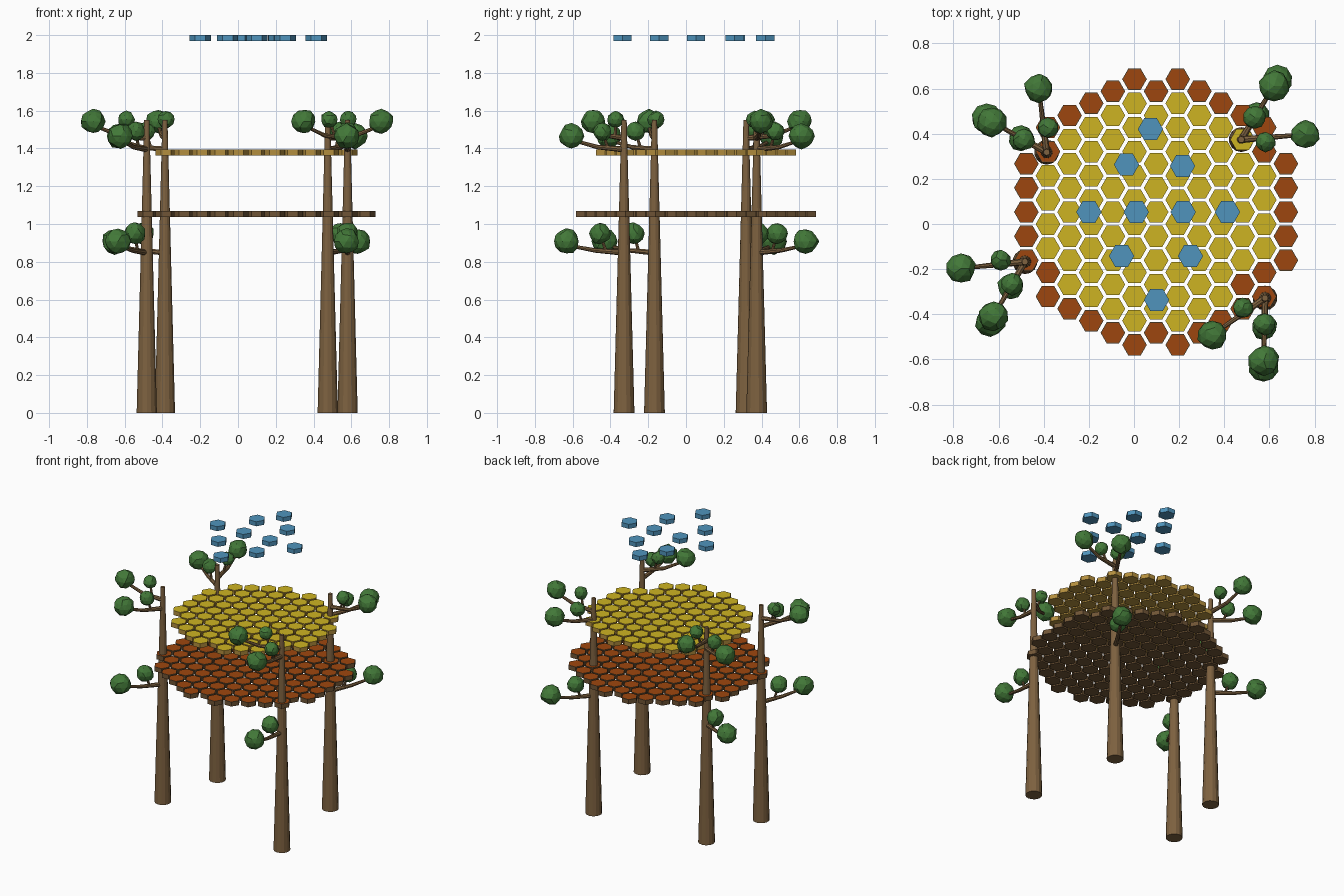
import bpy, bmesh, math, random
from mathutils import Vector

if "Cube" in bpy.data.objects:
    bpy.data.objects.remove(bpy.data.objects["Cube"])

random.seed(4)


def lin(c):
    c /= 255
    return c / 12.92 if c <= 0.04045 else ((c + 0.055) / 1.055) ** 2.4


def material(name, r, g, b):
    m = bpy.data.materials.new(name)
    m.diffuse_color = (lin(r), lin(g), lin(b), 1)
    m.use_nodes = True
    m.node_tree.nodes["Principled BSDF"].inputs["Base Color"].default_value = m.diffuse_color
    return m


BARK = material("bark brown", 126, 98, 64)
LEAF = material("leaf green", 66, 120, 56)
RUST = material("rust orange", 158, 70, 14)
WOOD = material("deck brown", 112, 85, 54)
YELLOW = material("yellow", 206, 180, 34)
GOLD = material("gold wood", 180, 143, 62)
BLUE = material("sky blue", 80, 148, 188)


def make(name, bm, mats):
    me = bpy.data.meshes.new(name)
    bm.to_mesh(me)
    bm.free()
    for m in mats:
        me.materials.append(m)
    ob = bpy.data.objects.new(name, me)
    bpy.context.collection.objects.link(ob)
    return ob


def add_hex(bm, x, y, z0, z1, r, rim=0.0):
    """Flat-top hexagonal prism; its top face gets material 1."""
    ring = [(x + r * math.cos(i * math.pi / 3), y + r * math.sin(i * math.pi / 3)) for i in range(6)]
    lo = [bm.verts.new((a, b, z0)) for a, b in ring]
    hi = [bm.verts.new((a, b, z1)) for a, b in ring]
    bm.faces.new(lo[::-1])
    for i in range(6):
        j = (i + 1) % 6
        bm.faces.new((lo[i], lo[j], hi[j], hi[i]))
    top = bm.faces.new(hi)
    top.normal_update()
    if rim:
        bmesh.ops.inset_region(bm, faces=[top], thickness=rim)
    top.material_index = 1


# Honeycomb decks: hexagons on a lattice kept within a radius
CX, CY, DX, DY = 0.098, 0.053, 0.0958, 0.107


def deck(name, radius, z0, z1, mats, rim, skip=()):
    bm = bmesh.new()
    for c in range(-6, 7):
        for k in range(-7, 8):
            row = k + (0.5 if c % 2 else 0)
            if math.hypot(c * DX, row * DY) < radius and (c, row) not in skip:
                add_hex(bm, CX + c * DX, CY + row * DY, z0, z1, 0.0545, rim)
    make(name, bm, mats)


deck("lower_deck", 0.63, 1.037, 1.07, (WOOD, RUST), 0.004)
deck("upper_deck", 0.52, 1.362, 1.394, (GOLD, YELLOW), 0.0, skip={(4, -3)})

# Floating blue tiles
bm = bmesh.new()
for x, y in ((.073, .42), (-.033, .263), (.215, .257), (-.2, .053), (.01, .053), (.218, .053),
             (.414, .053), (-.055, -.142), (.25, -.142), (.1, -.336)):
    add_hex(bm, x, y, 1.968, 2.0, 0.056)
make("floating_tiles", bm, (BLUE, BLUE))


def add_cone(bm, a, b, ra, rb, sides=8):
    """Tapered limb between two points."""
    a, b = Vector(a), Vector(b)
    d = b - a
    res = bmesh.ops.create_cone(bm, cap_ends=True, segments=sides, radius1=ra, radius2=rb, depth=d.length)
    rot = Vector((0, 0, 1)).rotation_difference(d.normalized()).to_matrix()
    for v in res["verts"]:
        v.co = rot @ v.co + (a + b) / 2


def add_clump(bm, p, r):
    """Lumpy faceted foliage ball."""
    res = bmesh.ops.create_icosphere(bm, subdivisions=2, radius=r)
    for v in res["verts"]:
        v.co *= random.uniform(0.92, 1.06)
        v.co += Vector(p)


# Each branch: angle offset, root z, tip z, reach, big clump radius,
# then small clump: angle offset, reach, z, radius
BRANCHES = (
    (0, 1.395, 1.465, 0.278, 0.067, 0, 0.115, 1.49, 0.050),
    (-54, 1.455, 1.543, 0.285, 0.065, -64, 0.108, 1.553, 0.045),
    (0, 0.848, 0.908, 0.305, 0.068, 0, 0.128, 0.95, 0.058),
)


def tree(name, x, y, heading):
    def at(deg, reach, z):
        t = math.radians(heading + deg)
        return Vector((x + reach * math.cos(t), y + reach * math.sin(t), z))

    wood, leaf = bmesh.new(), bmesh.new()
    add_cone(wood, (x, y, 0), (x, y, 1.55), 0.055, 0.014, 14)
    for ang, z0, z1, reach, big, ang2, reach2, z2, small in BRANCHES:
        # limb dips level first, then rises into the big clump
        elbow = at(ang, reach * 0.5, z0 + 0.012)
        tip = at(ang, reach, z1 - 0.02)
        add_cone(wood, at(ang, 0, z0), elbow, 0.016, 0.012)
        add_cone(wood, elbow, tip, 0.012, 0.008)
        add_clump(leaf, at(ang, reach, z1), big)
        # twig carrying the small clump
        add_cone(wood, at(ang, reach2 * 0.75, z0 + 0.008), at(ang2, reach2, z2), 0.009, 0.006)
        add_clump(leaf, at(ang2, reach2, z2), small)
    make(name + "_trunk", wood, (BARK,))
    make(name + "_foliage", leaf, (LEAF,))


# Four support trees, each the same plant turned outward
tree("back_left_tree", -0.387, 0.318, 151)
tree("front_left_tree", -0.483, -0.167, 240)
tree("front_right_tree", 0.58, -0.328, 269)
tree("back_right_tree", 0.475, 0.374, 58.5)
